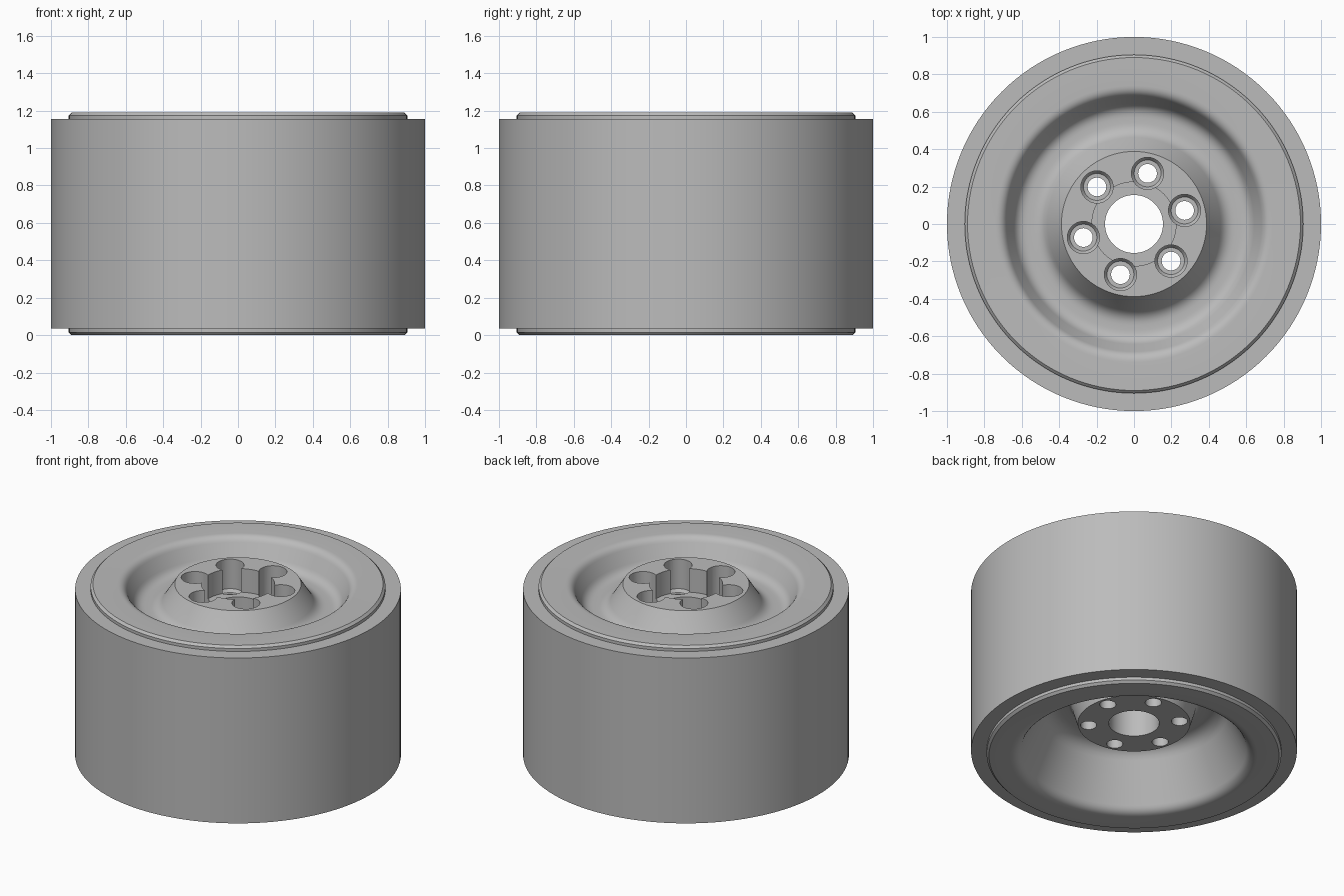
import bpy
import bmesh
from math import cos, sin, pi, radians
from mathutils import Vector, Matrix

if "Cube" in bpy.data.objects:
    bpy.data.objects.remove(bpy.data.objects["Cube"], do_unlink=True)

HEIGHT = 1.19        # overall width of the wheel
BOLT_RADIUS = 0.28   # bolt circle


def make_material(name, value):
    mat = bpy.data.materials.new(name)
    mat.use_nodes = True
    colour = (value, value, value, 1)
    mat.diffuse_color = colour
    mat.node_tree.nodes["Principled BSDF"].inputs["Base Color"].default_value = colour
    return mat


def rounded(profile, steps=6):
    """Expand (r, z, fillet) corners into a closed outline with soft bends."""
    out = []
    for i, (r, z, fillet) in enumerate(profile):
        p = Vector((r, z))
        if not fillet:
            out.append(p)
            continue
        before = Vector(profile[i - 1][:2])
        after = Vector(profile[(i + 1) % len(profile)][:2])
        a = p + (before - p).normalized() * fillet
        b = p + (after - p).normalized() * fillet
        for k in range(steps + 1):
            t = k / steps
            out.append(a * (1 - t) ** 2 + p * 2 * t * (1 - t) + b * t * t)
    return out


def lathe(bm, profile, segments, offset=(0, 0, 0)):
    """Revolve a closed outline about a vertical axis."""
    points = rounded(profile)
    rings = []
    for s in range(segments):
        a = 2 * pi * s / segments
        rings.append([bm.verts.new(Vector((p.x * cos(a), p.x * sin(a), p.y)) + Vector(offset))
                      for p in points])
    n = len(points)
    for s in range(segments):
        here, there = rings[s], rings[(s + 1) % segments]
        for i in range(n):
            j = (i + 1) % n
            if points[i].x == 0 and points[j].x == 0:
                continue
            bm.faces.new((here[i], there[i], there[j], here[j]))


def finish(name, bm, mat):
    bmesh.ops.remove_doubles(bm, verts=bm.verts, dist=1e-5)
    bmesh.ops.dissolve_degenerate(bm, edges=bm.edges, dist=1e-5)
    bmesh.ops.recalc_face_normals(bm, faces=bm.faces)
    mesh = bpy.data.meshes.new(name)
    bm.to_mesh(mesh)
    bm.free()
    mesh.materials.append(mat)
    obj = bpy.data.objects.new(name, mesh)
    bpy.context.collection.objects.link(obj)
    return obj


def activate(obj):
    bpy.ops.object.select_all(action='DESELECT')
    obj.select_set(True)
    bpy.context.view_layer.objects.active = obj


grey = make_material("plain grey", 0.5)

# Tyre band
bm = bmesh.new()
lathe(bm, [(0.9, 0.035, 0), (1, 0.035, 0), (1, 1.155, 0), (0.9, 1.155, 0)], 128)
tyre = finish("tyre", bm, grey)

# Wheel body: bore, hub, dished web and rim in one outline
bm = bmesh.new()
lathe(bm, [
    # hub underside and deep lower dish
    (0.155, 0.23, 0), (0.345, 0.23, 0), (0.375, 0.33, 0),
    (0.385, 0.37, 0.02), (0.54, 0.37, 0.08), (0.71, 0, 0.05),
    # rim with chamfered lips
    (0.89, 0, 0), (0.905, 0.015, 0), (0.905, HEIGHT - 0.015, 0), (0.89, HEIGHT, 0),
    # upper dish
    (0.7, HEIGHT, 0.04), (0.62, 1.03, 0.05), (0.49, 1.03, 0.05), (0.388, HEIGHT, 0),
    # hub face and centre pocket
    (0.225, HEIGHT, 0), (0.225, 1.03, 0), (0.155, 1.03, 0),
], 128)
wheel = finish("wheel_body", bm, grey)

# Bolt holes with counterbores and tapered seats
bm = bmesh.new()
for i in range(6):
    a = radians(15 + 60 * i)
    lathe(bm, [(0, 0.1, 0), (0.05, 0.1, 0), (0.05, 0.97, 0), (0.072, 0.97, 0),
               (0.086, 0.99, 0), (0.086, 1.3, 0), (0, 1.3, 0)], 32,
          (BOLT_RADIUS * cos(a), BOLT_RADIUS * sin(a), 0))
cutter = finish("bolt_hole_cutter", bm, grey)
cutter.hide_render = True

activate(wheel)
cut = wheel.modifiers.new("bolt_holes", 'BOOLEAN')
cut.operation = 'DIFFERENCE'
cut.solver = 'EXACT'
cut.object = cutter
bpy.ops.object.modifier_apply(modifier=cut.name)
bpy.data.objects.remove(cutter, do_unlink=True)

for part in (tyre, wheel):
    activate(part)
    bpy.ops.object.shade_smooth_by_angle(angle=radians(25))
